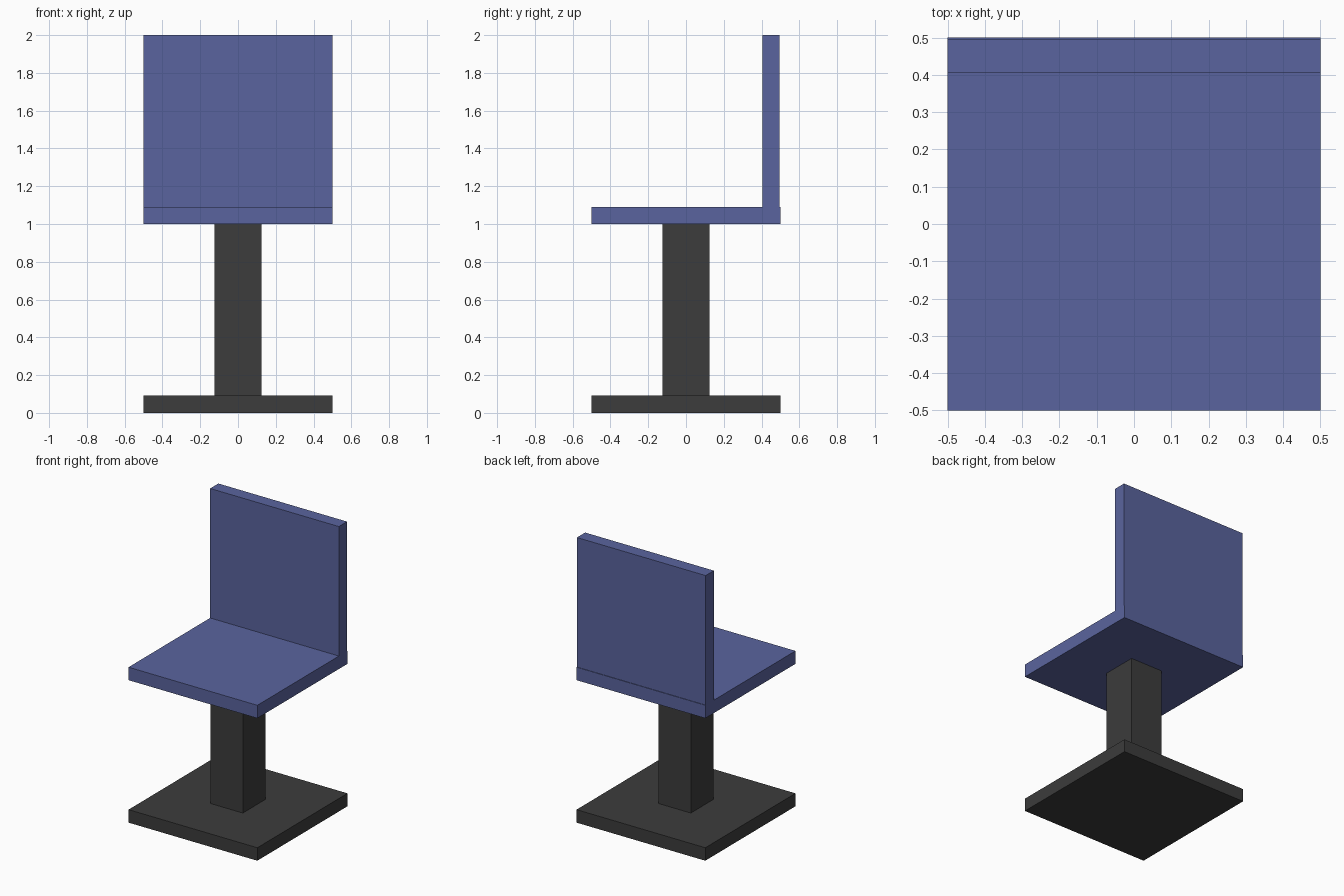
import bpy

if "Cube" in bpy.data.objects:
    bpy.data.objects.remove(bpy.data.objects["Cube"])


def material(name, color):
    mat = bpy.data.materials.new(name)
    mat.diffuse_color = (*color, 1.0)
    mat.use_nodes = True
    mat.node_tree.nodes["Principled BSDF"].inputs["Base Color"].default_value = mat.diffuse_color
    return mat


def box(name, x, y, z, mat):
    """Axis-aligned box from (min, max) ranges."""
    ranges = (x, y, z)
    bpy.ops.mesh.primitive_cube_add(size=1, location=[(a + b) / 2 for a, b in ranges])
    obj = bpy.context.object
    obj.name = name
    obj.scale = [b - a for a, b in ranges]
    bpy.ops.object.transform_apply(location=False, rotation=False, scale=True)
    obj.data.materials.append(mat)
    return obj


blue = material("blue_upholstery", (0.102, 0.127, 0.342))
dark = material("dark_metal", (0.045, 0.045, 0.045))

T = 0.091          # slab thickness
full = (-0.5, 0.5)
post = (-0.125, 0.125)

# Pedestal
box("base_plate", full, full, (0, T), dark)
box("pedestal_column", post, post, (T, 1.0), dark)

# Seat and backrest
box("seat", full, full, (1.0, 1.0 + T), blue)
box("backrest", full, (0.405, 0.496), (1.0 + T, 2.0), blue)
